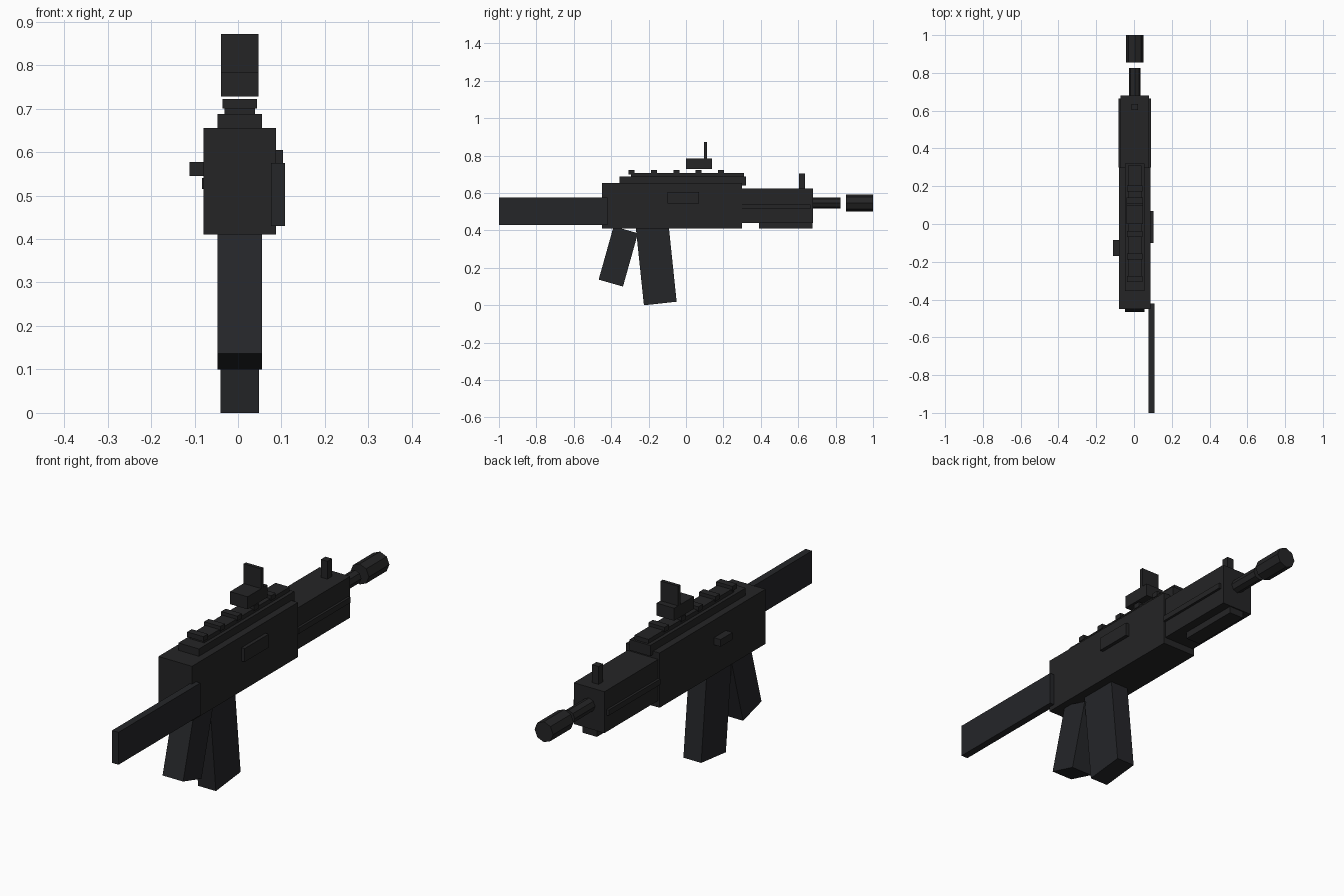
import bpy, bmesh, math
from mathutils import Matrix

if "Cube" in bpy.data.objects:
    bpy.data.objects.remove(bpy.data.objects["Cube"])

CX = 0.004  # centre line of the body


def material(name, rgb):
    m = bpy.data.materials.new(name)
    m.diffuse_color = (*rgb, 1)
    m.use_nodes = True
    m.node_tree.nodes["Principled BSDF"].inputs["Base Color"].default_value = m.diffuse_color
    return m


BLACK = material("black_metal", (0.018, 0.018, 0.019))
DARK = material("dark_polymer", (0.018, 0.019, 0.022))


def finish(name, bm, mat):
    bmesh.ops.recalc_face_normals(bm, faces=bm.faces)
    me = bpy.data.meshes.new(name)
    bm.to_mesh(me)
    bm.free()
    me.materials.append(mat)
    ob = bpy.data.objects.new(name, me)
    bpy.context.collection.objects.link(ob)
    return ob


def extrude_profile(name, pts, x0, x1, mat):
    """Closed (y, z) profile extruded along x."""
    bm = bmesh.new()
    face = bm.faces.new([bm.verts.new((x0, y, z)) for y, z in pts])
    ext = bmesh.ops.extrude_face_region(bm, geom=[face])["geom"]
    bmesh.ops.translate(bm, vec=(x1 - x0, 0, 0),
                        verts=[g for g in ext if isinstance(g, bmesh.types.BMVert)])
    return finish(name, bm, mat)


def box(name, x, y, z, mat=BLACK):
    return extrude_profile(name, [(y[0], z[0]), (y[1], z[0]), (y[1], z[1]), (y[0], z[1])],
                           x[0], x[1], mat)


def mid(w):
    """x range of width w about the centre line."""
    return (CX - w / 2, CX + w / 2)


def tube(name, r, y0, y1, z):
    bm = bmesh.new()
    bmesh.ops.create_cone(bm, cap_ends=True, segments=8, radius1=r, radius2=r, depth=y1 - y0,
                          matrix=Matrix.Translation((CX, (y0 + y1) / 2, z))
                          @ Matrix.Rotation(math.pi / 2, 4, 'X'))
    return finish(name, bm, BLACK)


# main body and handguard
box("receiver", mid(0.166), (-0.45, 0.30), (0.41, 0.655))
box("handguard", mid(0.152), (0.29, 0.68), (0.44, 0.625))
for side, s in (("left", -1), ("right", 1)):
    x = sorted((CX + s * 0.07, CX + s * 0.087))
    box(f"handguard_{side}_strip", x, (0.30, 0.665), (0.515, 0.54))
box("lower_rail", mid(0.07), (0.39, 0.675), (0.41, 0.445))

# top rail with teeth
box("rail_base", mid(0.102), (-0.355, 0.32), (0.64, 0.688))
box("rail", mid(0.07), (-0.295, 0.31), (0.68, 0.707))
for i in range(5):
    y = -0.292 + 0.12 * i
    box(f"rail_tooth_{i + 1}", mid(0.08), (y - 0.016, y + 0.016), (0.70, 0.722))

# sights
box("rear_sight_base", mid(0.087), (0.0, 0.14), (0.728, 0.784))
box("rear_sight_plate", mid(0.087), (0.096, 0.112), (0.78, 0.872))
box("front_sight_post", mid(0.032), (0.604, 0.636), (0.62, 0.705))

# barrel and separate muzzle piece
tube("barrel", 0.03, 0.66, 0.825, 0.547)
tube("muzzle", 0.046, 0.855, 1.0, 0.547)

# side fittings
box("ejection_port", (0.08, 0.103), (-0.10, 0.07), (0.545, 0.605))
box("charging_handle", (-0.112, -0.07), (-0.17, -0.085), (0.545, 0.577))
box("folding_stock", (0.076, 0.108), (-1.0, -0.42), (0.43, 0.575), DARK)

# slanted grip and magazine
extrude_profile("grip", [(-0.467, 0.137), (-0.337, 0.10), (-0.257, 0.385), (-0.387, 0.422)],
                -0.047, 0.055, DARK)
extrude_profile("magazine", [(-0.225, 0.0), (-0.05, 0.019), (-0.094, 0.44), (-0.269, 0.421)],
                -0.04, 0.048, DARK)
